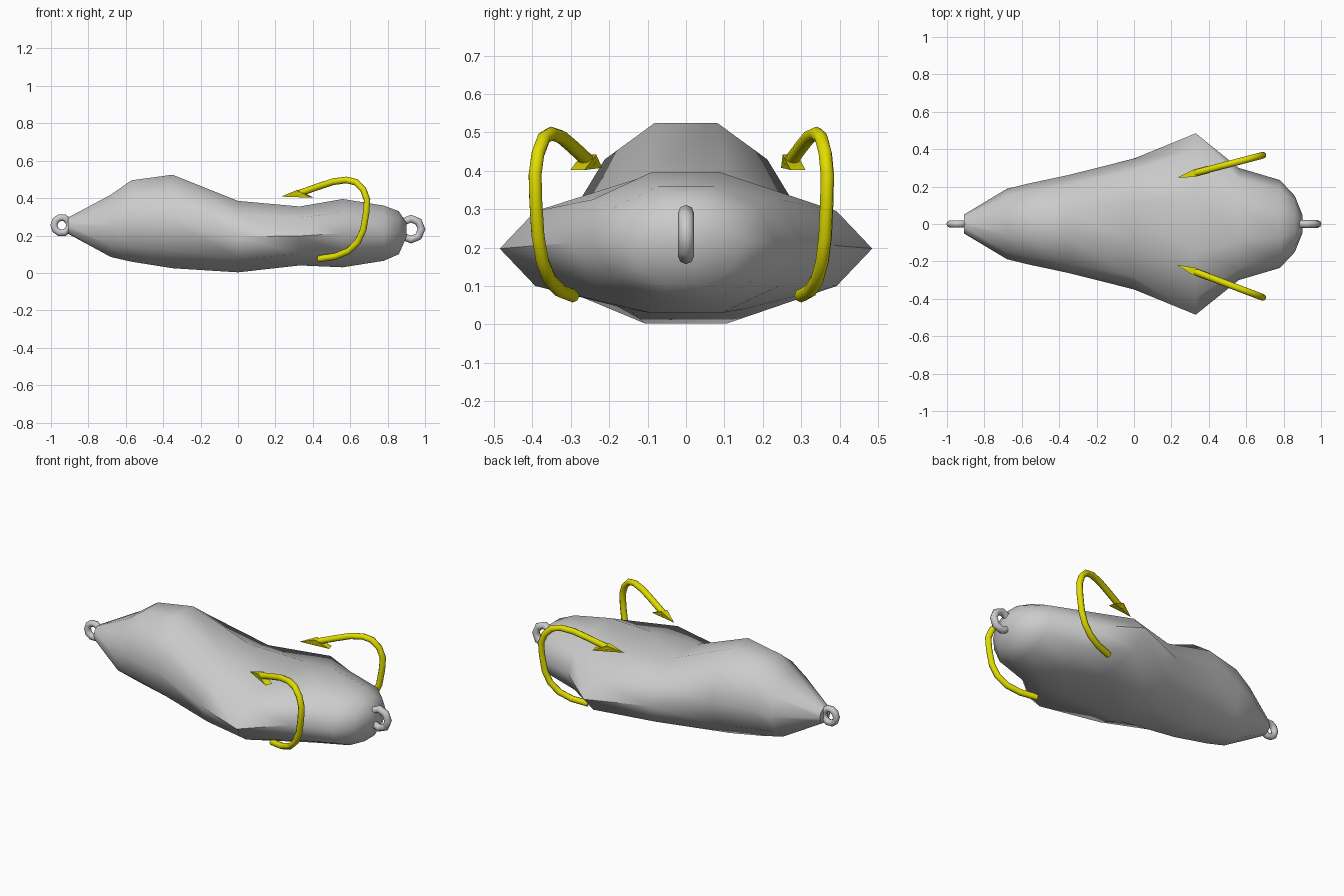
import bpy, bmesh, math
from mathutils import Vector

if "Cube" in bpy.data.objects:
    bpy.data.objects.remove(bpy.data.objects["Cube"])


def add_mesh(name, bm, angle=60):
    bmesh.ops.recalc_face_normals(bm, faces=bm.faces)
    me = bpy.data.meshes.new(name)
    bm.to_mesh(me)
    bm.free()
    ob = bpy.data.objects.new(name, me)
    bpy.context.collection.objects.link(ob)
    bpy.ops.object.select_all(action='DESELECT')
    ob.select_set(True)
    bpy.context.view_layer.objects.active = ob
    bpy.ops.object.shade_smooth_by_angle(angle=math.radians(angle))
    return ob


yellow = bpy.data.materials.new("yellow")
yellow.diffuse_color = (0.75, 0.72, 0.0, 1)
yellow.use_nodes = True
yellow.node_tree.nodes["Principled BSDF"].inputs["Base Color"].default_value = yellow.diffuse_color

# Body: ten-sided elliptical rings lofted along x (x, half width, bottom z, top z)
RINGS = [(-0.91, 0.05, 0.21, 0.295), (-0.68, 0.188, 0.085, 0.418),
         (-0.57, 0.215, 0.06, 0.495), (-0.35, 0.262, 0.025, 0.525),
         (0.0, 0.35, 0.003, 0.385), (0.33, 0.485, 0.04, 0.355),
         (0.56, 0.30, 0.03, 0.395), (0.78, 0.235, 0.065, 0.36),
         (0.86, 0.15, 0.10, 0.33), (0.90, 0.05, 0.19, 0.27)]
SIDES = 10
bm = bmesh.new()
loops = []
for x, w, lo, hi in RINGS:
    mid, h = (lo + hi) / 2, (hi - lo) / 2 / math.sin(math.radians(72))
    loops.append([bm.verts.new((x, w * math.cos(a), mid + h * math.sin(a)))
                  for a in (math.tau * i / SIDES for i in range(SIDES))])
for a, b in zip(loops, loops[1:]):
    for i in range(SIDES):
        j = (i + 1) % SIDES
        bm.faces.new((a[i], a[j], b[j], b[i]))
bm.faces.new(loops[0])
bm.faces.new(loops[-1])
add_mesh("lure_body", bm)


# Line eyelets at both ends
def eyelet(name, x, z, major, minor, segs):
    bpy.ops.mesh.primitive_torus_add(
        location=(x, 0, z), rotation=(math.pi / 2, 0, 0), major_radius=major,
        minor_radius=minor, major_segments=segs, minor_segments=8)
    ob = bpy.context.object
    ob.name = name
    bpy.ops.object.shade_smooth_by_angle(angle=math.radians(50))


eyelet("nose_eyelet", -0.942, 0.255, 0.042, 0.019, 10)
eyelet("tail_eyelet", 0.925, 0.234, 0.056, 0.021, 8)

# Hook path in its own plane (x, z)
PATH = [(0.43, 0.075), (0.52, 0.088), (0.59, 0.117), (0.64, 0.165), (0.67, 0.23),
        (0.685, 0.32), (0.69, 0.39), (0.67, 0.445), (0.63, 0.485), (0.58, 0.497),
        (0.51, 0.488), (0.43, 0.462), (0.32, 0.423)]


def hook(name, y0, slope):
    def place(x, z, off=0.0):
        n = Vector((-slope, 1, 0)).normalized()
        return Vector((x, y0 + slope * (x - 0.24), z)) + n * off

    # bent wire
    bm = bmesh.new()
    pts = [place(x, z) for x, z in PATH]
    side = Vector((-slope, 1, 0)).normalized()
    rings = []
    for i, p in enumerate(pts):
        t = (pts[min(i + 1, len(pts) - 1)] - pts[max(i - 1, 0)]).normalized()
        up = t.cross(side)
        rings.append([bm.verts.new(p + 0.018 * (side * math.cos(a) + up * math.sin(a)))
                      for a in (math.tau * k / 8 for k in range(8))])
    for a, b in zip(rings, rings[1:]):
        for k in range(8):
            j = (k + 1) % 8
            bm.faces.new((a[k], a[j], b[j], b[k]))
    bm.faces.new(rings[0])
    bm.faces.new(rings[-1])
    # barbed point
    tip = bm.verts.new(place(0.23, 0.408))
    base = [bm.verts.new(place(x, z, o)) for x, z, o in
            ((0.32, 0.442, -0.02), (0.32, 0.442, 0.02),
             (0.40, 0.402, 0.02), (0.40, 0.402, -0.02))]
    bm.faces.new(base)
    for k in range(4):
        bm.faces.new((tip, base[k], base[(k + 1) % 4]))
    add_mesh(name, bm, 50).data.materials.append(yellow)


hook("back_hook", 0.25, 0.262)
hook("front_hook", -0.222, -0.38)
